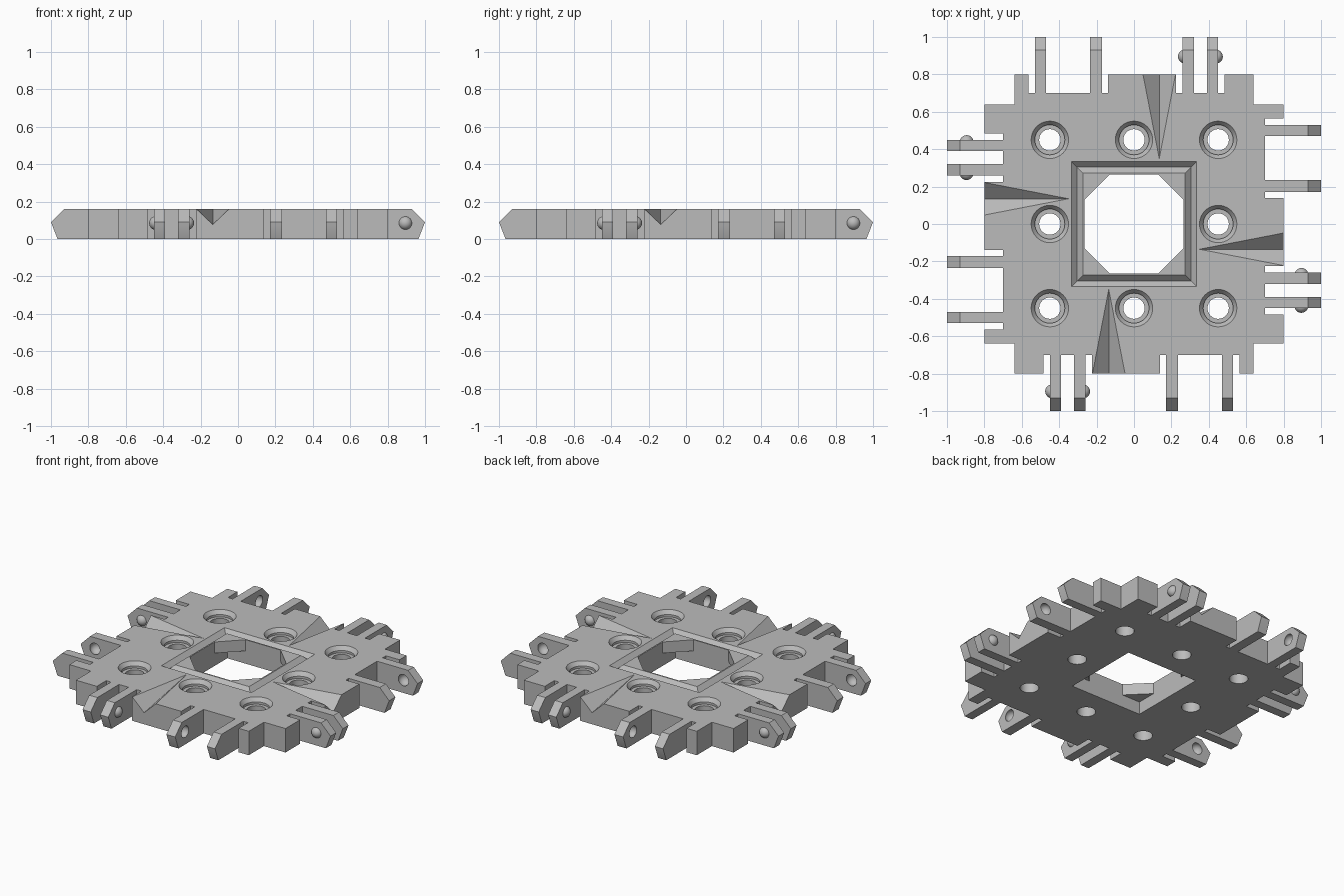
import bpy
import bmesh
from math import pi, sin, cos, sqrt
from mathutils import Vector, Matrix

if bpy.data.objects.get("Cube"):
    bpy.data.objects.remove(bpy.data.objects["Cube"])

H = 0.16                      # plate thickness
MID = 0.09                    # height of the nose on each tab
TURNS = [Matrix.Rotation(k * pi / 2, 4, 'Z') for k in range(4)]

grey = bpy.data.materials.new("plain grey")
grey.use_nodes = True
colour = (0.5, 0.5, 0.5, 1)
grey.diffuse_color = colour
grey.node_tree.nodes["Principled BSDF"].inputs["Base Color"].default_value = colour


def make(name, verts, faces, turn=Matrix()):
    mesh = bpy.data.meshes.new(name)
    mesh.from_pydata([turn @ Vector(v) for v in verts], [], faces)
    bm = bmesh.new()
    bm.from_mesh(mesh)
    bmesh.ops.recalc_face_normals(bm, faces=bm.faces)
    bm.to_mesh(mesh)
    bm.free()
    mesh.materials.append(grey)
    obj = bpy.data.objects.new(name, mesh)
    bpy.context.collection.objects.link(obj)
    return obj


def prism(name, lower, upper, turn=Matrix()):
    """Solid between two matching outlines."""
    n = len(lower)
    sides = [(i, (i + 1) % n, n + (i + 1) % n, n + i) for i in range(n)]
    return make(name, lower + upper, [tuple(range(n)), tuple(range(n, 2 * n))] + sides, turn)


def lathe(name, profile, sides, turn=Matrix(), start=0.0):
    """Closed ring swept from a closed (radius, height) profile."""
    n = len(profile)
    verts = [(r * cos(start + 2 * pi * s / sides), r * sin(start + 2 * pi * s / sides), z)
             for s in range(sides) for r, z in profile]
    faces = [(s * n + i, s * n + (i + 1) % n,
              (s + 1) % sides * n + (i + 1) % n, (s + 1) % sides * n + i)
             for s in range(sides) for i in range(n)]
    return make(name, verts, faces, turn)


def disc(name, radius_low, radius_high, z0, z1, at):
    ring = lambda r, z: [(at[0] + r * cos(2 * pi * i / 40), at[1] + r * sin(2 * pi * i / 40), z)
                         for i in range(40)]
    return prism(name, ring(radius_low, z0), ring(radius_high, z1))


def ball(name, centre, radius, turn):
    bm = bmesh.new()
    bmesh.ops.create_uvsphere(bm, u_segments=24, v_segments=14, radius=radius,
                              matrix=turn @ Matrix.Translation(centre))
    mesh = bpy.data.meshes.new(name)
    bm.to_mesh(mesh)
    bm.free()
    mesh.materials.append(grey)
    obj = bpy.data.objects.new(name, mesh)
    bpy.context.collection.objects.link(obj)
    return obj


def cut(target, cutter):
    mod = target.modifiers.new("cut", 'BOOLEAN')
    mod.operation = 'DIFFERENCE'
    mod.solver = 'EXACT'
    mod.object = cutter
    bpy.context.view_layer.objects.active = target
    bpy.ops.object.modifier_apply(modifier=mod.name)
    bpy.data.objects.remove(cutter)


# Plate outline: one edge with its tabs, as (start, end, reach) steps, turned four times
ROOT, EDGE, TIP = 0.70, 0.80, 1.0
steps = [(-.64, -.485, EDGE), (-.485, -.45, ROOT), (-.45, -.39, TIP), (-.39, -.32, ROOT),
         (-.32, -.26, TIP), (-.26, -.225, ROOT), (-.225, .14, EDGE), (.14, .17, ROOT),
         (.17, .235, TIP), (.235, .47, ROOT), (.47, .53, TIP), (.53, .565, ROOT),
         (.565, .64, EDGE)]
side = [(x, -reach) for a, b, reach in steps for x in (a, b)] + [(.64, -.64)]
outline = [turn @ Vector((x, y, 0)) for turn in TURNS for x, y in side]
plate = prism("plate", [(p.x, p.y, 0) for p in outline], [(p.x, p.y, H) for p in outline])

# Central opening: octagon on top, square underneath, leaving corner gussets
W, C = 0.265, 0.13
octagon = [(-C, -W), (C, -W), (W, -C), (W, C), (C, W), (-C, W), (-W, C), (-W, -C)]
square = [(-W, -W), (W, -W), (W, W), (-W, W)]
for shape, z0, z1 in ((octagon, -.1, .3), (square, -.1, .085)):
    cut(plate, prism("opening_cutter", [(x, y, z0) for x, y in shape],
                     [(x, y, z1) for x, y in shape]))

# Square V groove around the opening
groove = [(.244, H + .03), (.304, H - .03), (.364, H + .03)]
cut(plate, lathe("groove_cutter", [(r * sqrt(2), z) for r, z in groove], 4, start=pi / 4))

# Countersunk screw holes
for i in (-1, 0, 1):
    for j in (-1, 0, 1):
        if i or j:
            at = (.45 * i, .45 * j)
            cut(plate, disc("chamfer_cutter", .08, .12, H - .025, H + .025, at))
            cut(plate, disc("seat_cutter", .08, .08, H - .04, H - .02, at))
            cut(plate, disc("bore_cutter", .057, .057, -.1, H, at))

for turn in TURNS:
    # Tapering V channel running out to the edge
    tip = Vector((-.135, -.35, H))
    low = tip + Vector((0, -.45, -.083)) * 1.2
    left = low + Vector((-.087, 0, .083)) * 1.6
    right = low + Vector((.087, 0, .083)) * 1.6
    cut(plate, make("channel_cutter", [tip, low, left, right],
                    [(0, 1, 2), (0, 3, 1), (0, 2, 3), (1, 3, 2)], turn))

    # Pointed noses on the tabs
    for inset, level in ((.07, H), (.035, 0)):
        dy, dz = inset, level - MID
        wedge = [(-TIP - dy * .5, MID - dz * .5), (-TIP + dy * 1.5, MID + dz * 1.5),
                 (-TIP - .2, MID + dz * 1.5)]
        cut(plate, prism("nose_cutter", [(-.6, y, z) for y, z in wedge],
                         [(.6, y, z) for y, z in wedge], turn))

    # Sockets on the facing sides of the single tabs
    for x in (.222, .483):
        cut(plate, ball("socket_cutter", (x, -.895, .085), .04, turn))

# Snap bumps on the outer sides of the paired tabs
for k, turn in enumerate(TURNS):
    for label, x in (("a", -.438), ("b", -.272)):
        bump = ball(f"snap_bump_{k + 1}{label}", (x, -.895, .085), .037, turn)
        bump.data.shade_smooth()

# Smooth the curved walls, keep the edges sharp
bpy.ops.object.select_all(action='DESELECT')
plate.select_set(True)
bpy.context.view_layer.objects.active = plate
bpy.ops.object.shade_smooth_by_angle(angle=pi / 6)
